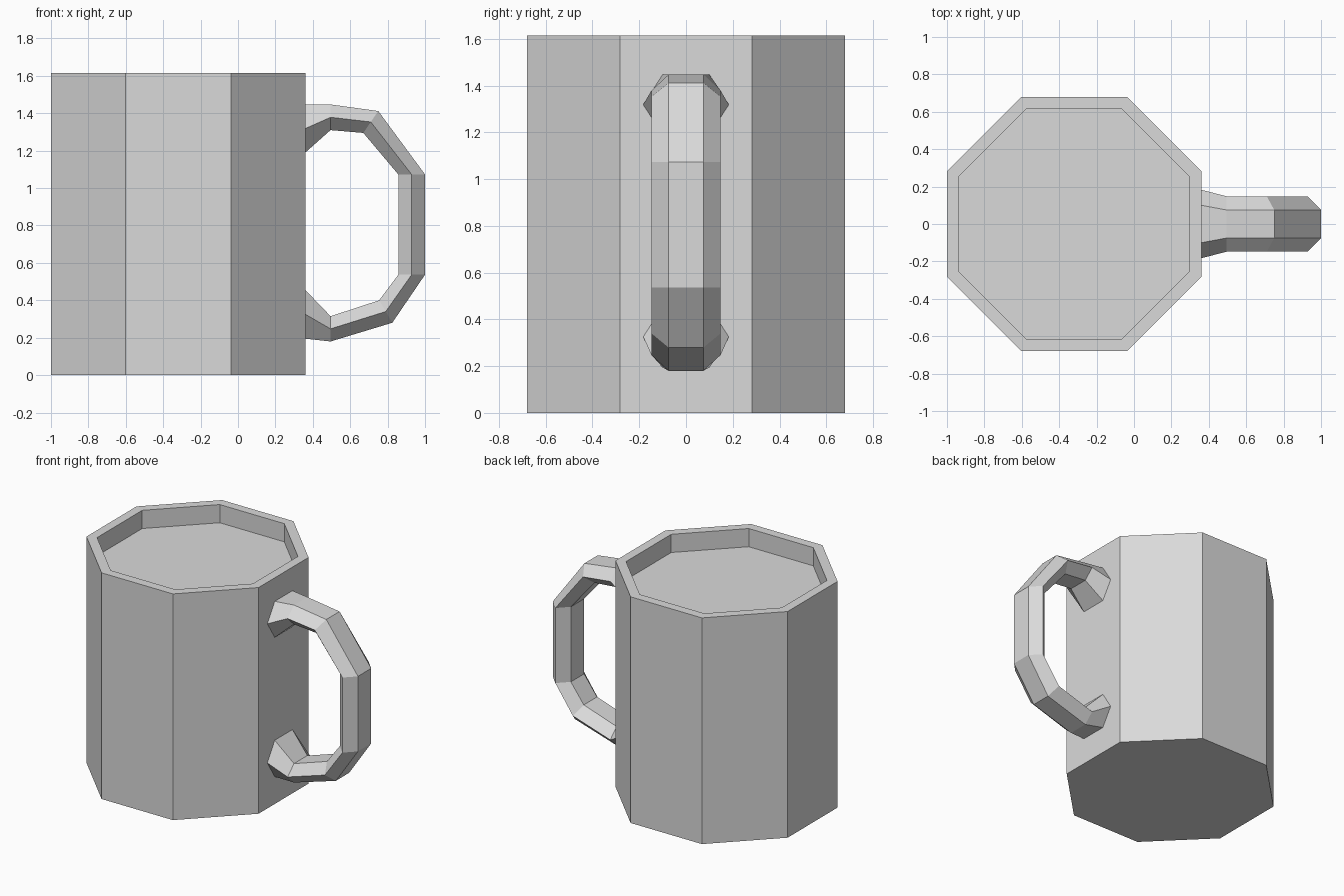
import bpy, bmesh, math

if "Cube" in bpy.data.objects:
    bpy.data.objects.remove(bpy.data.objects["Cube"], do_unlink=True)

grey = bpy.data.materials.new("plain grey")
grey.use_nodes = True
colour = (0.7, 0.7, 0.7, 1)
grey.diffuse_color = colour
grey.node_tree.nodes["Principled BSDF"].inputs["Base Color"].default_value = colour

CENTRE_X, HEIGHT, RECESS = -0.32, 1.615, 0.13


def finish(bm, name):
    bmesh.ops.recalc_face_normals(bm, faces=bm.faces)
    mesh = bpy.data.meshes.new(name)
    bm.to_mesh(mesh)
    bm.free()
    mesh.materials.append(grey)
    obj = bpy.data.objects.new(name, mesh)
    bpy.context.collection.objects.link(obj)
    return obj


def bridge(bm, a, b):
    n = len(a)
    for i in range(n):
        j = (i + 1) % n
        bm.faces.new((a[i], a[j], b[j], b[i]))


def octagon(bm, apothem, z):
    r = apothem / math.cos(math.pi / 8)
    angles = [math.pi / 8 + k * math.pi / 4 for k in range(8)]
    return [bm.verts.new((CENTRE_X + r * math.cos(a), r * math.sin(a), z)) for a in angles]


# Mug body: outer wall, rim, inner wall and the flat drink surface
bm = bmesh.new()
rings = [octagon(bm, r, z) for r, z in
         ((0.68, 0), (0.68, HEIGHT), (0.615, HEIGHT), (0.615, HEIGHT - RECESS))]
for a, b in zip(rings, rings[1:]):
    bridge(bm, a, b)
bm.faces.new(rings[0])
bm.faces.new(rings[-1])
finish(bm, "mug_body")

# Handle: six-sided sections given by outer and inner (x, z), flared at both ends
sections = [
    ((0.36, 1.447), (0.36, 1.19), 0.10, 0.183),
    ((0.495, 1.447), (0.495, 1.31), 0.075, 0.148),
    ((0.75, 1.412), (0.67, 1.295), 0.075, 0.148),
    ((1.0, 1.073), (0.857, 1.073), 0.075, 0.148),
    ((1.0, 0.537), (0.857, 0.537), 0.075, 0.148),
    ((0.825, 0.28), (0.755, 0.40), 0.075, 0.148),
    ((0.495, 0.18), (0.495, 0.315), 0.075, 0.148),
    ((0.36, 0.195), (0.36, 0.455), 0.10, 0.183),
]
bm = bmesh.new()
loops = []
for (ox, oz), (ix, iz), flat, side in sections:
    mx, mz = (ox + ix) / 2, (oz + iz) / 2
    points = ((ox, flat, oz), (mx, side, mz), (ix, flat, iz),
              (ix, -flat, iz), (mx, -side, mz), (ox, -flat, oz))
    loops.append([bm.verts.new(p) for p in points])
for a, b in zip(loops, loops[1:]):
    bridge(bm, a, b)
finish(bm, "handle")
